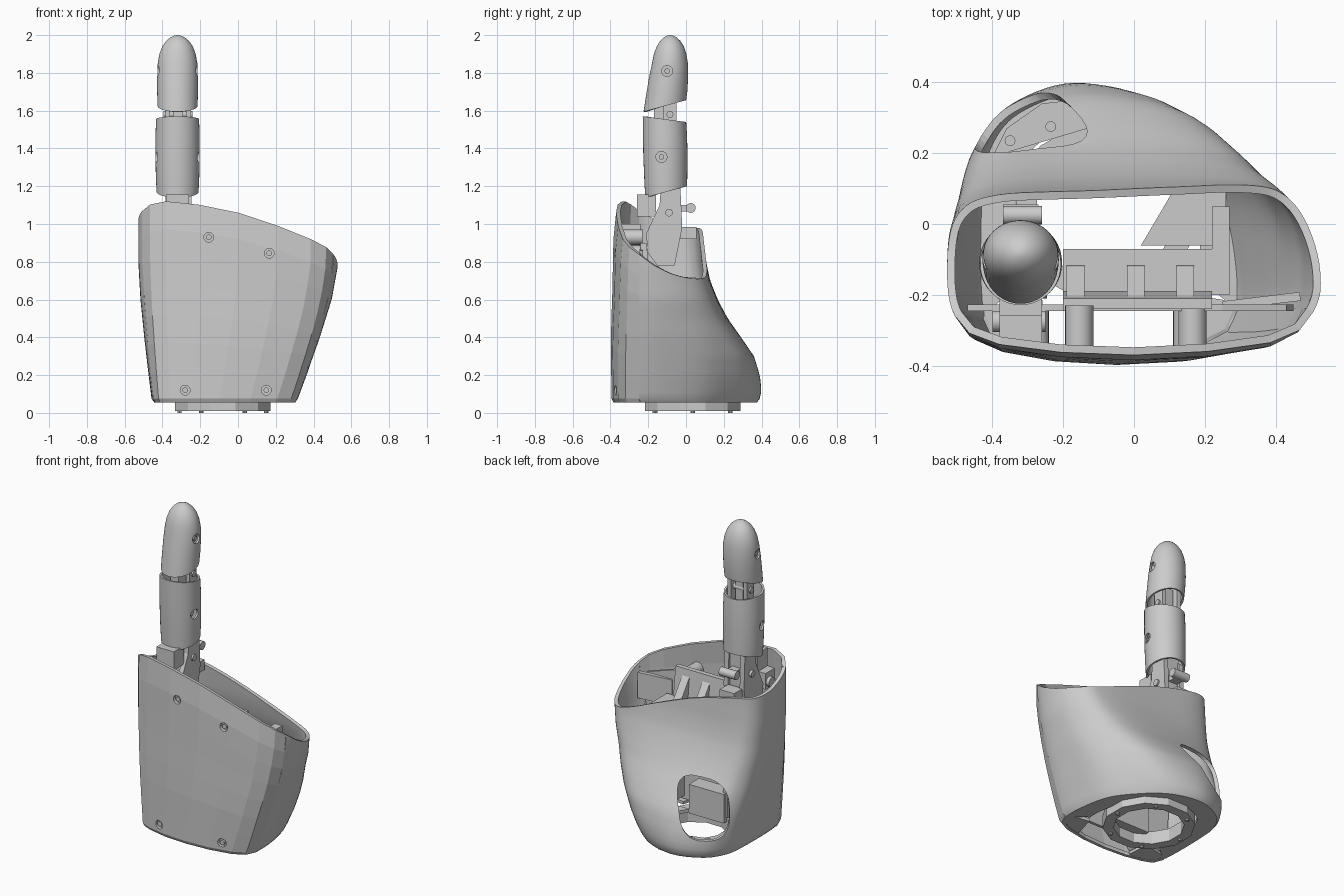
import bpy, bmesh, math
from mathutils import Vector, Matrix

if "Cube" in bpy.data.objects:
    bpy.data.objects.remove(bpy.data.objects["Cube"])

GREY = bpy.data.materials.new("light_grey")
GREY.diffuse_color = (0.6, 0.6, 0.6, 1)
GREY.use_nodes = True
GREY.node_tree.nodes["Principled BSDF"].inputs["Base Color"].default_value = GREY.diffuse_color


def activate(ob):
    bpy.ops.object.select_all(action='DESELECT')
    ob.select_set(True)
    bpy.context.view_layer.objects.active = ob


def shade(ob, angle):
    activate(ob)
    if angle:
        bpy.ops.object.shade_smooth_by_angle(angle=math.radians(angle))
    else:
        bpy.ops.object.shade_flat()


def make(name, verts, faces, angle=30):
    me = bpy.data.meshes.new(name)
    me.from_pydata(verts, [], faces)
    me.materials.append(GREY)
    ob = bpy.data.objects.new(name, me)
    bpy.context.collection.objects.link(ob)
    shade(ob, angle)
    return ob


def from_bm(name, bm, angle=30):
    bmesh.ops.recalc_face_normals(bm, faces=bm.faces)
    bm.verts.index_update()
    vs = [v.co[:] for v in bm.verts]
    fs = [[v.index for v in f.verts] for f in bm.faces]
    bm.free()
    return make(name, vs, fs, angle)


def box(name, x0, x1, y0, y1, z0, z1, turn=0):
    bm = bmesh.new()
    c = Vector(((x0 + x1) / 2, (y0 + y1) / 2, (z0 + z1) / 2))
    m = Matrix.Translation(c) @ Matrix.Rotation(turn, 4, 'Z') @ Matrix.Diagonal((x1 - x0, y1 - y0, z1 - z0, 1))
    bmesh.ops.create_cube(bm, size=1, matrix=m)
    return from_bm(name, bm, 0)


def rod(name, a, b, r, n=20):
    a, b = Vector(a), Vector(b)
    bm = bmesh.new()
    m = Matrix.Translation((a + b) / 2) @ (b - a).to_track_quat('Z', 'Y').to_matrix().to_4x4()
    bmesh.ops.create_cone(bm, cap_ends=True, segments=n, radius1=r, radius2=r, depth=(b - a).length, matrix=m)
    return from_bm(name, bm)


def prism(name, lo, hi):
    n = len(lo)
    bm = bmesh.new()
    lo, hi = [[bm.verts.new(p) for p in ring] for ring in (lo, hi)]
    bm.faces.new(lo)
    bm.faces.new(hi)
    for i in range(n):
        bm.faces.new((lo[i], lo[(i + 1) % n], hi[(i + 1) % n], hi[i]))
    return from_bm(name, bm, 0)


def extrude_x(name, prof, x0, x1):
    return prism(name, [(x0, y, z) for y, z in prof], [(x1, y, z) for y, z in prof])


def extrude_z(name, prof, z0, z1):
    return prism(name, [(x, y, z0) for x, y in prof], [(x, y, z1) for x, y in prof])


def apply(ob, mod):
    activate(ob)
    bpy.ops.object.modifier_apply(modifier=mod.name)


def thicken(ob, t):
    m = ob.modifiers.new("wall", 'SOLIDIFY')
    m.thickness, m.offset = t, -1
    apply(ob, m)


def cut(ob, cutter, angle):
    m = ob.modifiers.new("cut", 'BOOLEAN')
    m.operation, m.solver, m.object = 'DIFFERENCE', 'EXACT', cutter
    apply(ob, m)
    bpy.data.objects.remove(cutter)
    shade(ob, angle)


def interp(pts, z):
    for (a, u), (b, v) in zip(pts, pts[1:]):
        if z <= b:
            return u + (v - u) * max(0, (z - a) / (b - a))
    return pts[-1][1]


def spline(pts, t):
    n = len(pts)
    i = int(t)
    f = t - i
    a, b, c, d = (Vector(pts[(i + k) % n]) for k in (-1, 0, 1, 2))
    return b + 0.5 * f * (c - a + f * (2 * a - 5 * b + 4 * c - d + f * (3 * (b - c) + d - a)))


# Palm outlines: left side, round the back, right side, round the front
TOP = [(-.527, -.1, 1.0), (-.495, .03, .98), (-.38, .083, .97), (-.1, .09, .9), (.3, .088, .75), (.46, .05, .71),
       (.53, -.1, .74), (.505, -.25, .84), (.385, -.335, .92), (0, -.37, 1.06), (-.38, -.34, 1.12), (-.505, -.26, 1.07)]
BOT = [(-.45, .1), (-.42, .24), (-.34, .34), (-.18, .4), (.0, .355), (.15, .23),
       (.27, .05), (.305, -.25), (.2, -.36), (-.1, -.395), (-.36, -.36), (-.445, -.27)]
BULGE = [(.05, .95), (.12, 1), (.2, .97), (.3, .87), (.4, .65), (.5, .42), (.6, .25), (.7, .12), (.8, .05), (.95, 0)]
FLARE = [(.05, 1), (.2, .74), (.4, .42), (.6, .15), (.8, 0), (1.2, 0)]


def palm_point(t, s):
    top, bot = spline(TOP, t), spline([p + (0,) for p in BOT], t)
    z = .075 + (top.z - .075) * s
    wx, wy = interp(FLARE, z), interp(BULGE, z)
    if top.y < -.15:
        wy = wx
    y = top.y + (bot.y - top.y) * wy
    # the front swells slightly between the two rims
    y -= .018 * max(0, (-y - .25) / .13) * min(1, 6 * (1 - s)) * min(1, 3 * s)
    return Vector((top.x + (bot.x - top.x) * wx, y, z))


def palm_wall(name, t0, t1, sub, levels, floor, angle):
    cols = (t1 - t0) * sub + 1
    mid = Vector((-.08, .03, 0))
    rows = []
    for f in floor:
        row = []
        for i in range(cols):
            p = palm_point((t0 + i / sub) % 12, 0)
            p = mid + (p - mid) * f
            p.z = .055
            row.append(p)
        rows.append(row)
    for k in range(levels + 1):
        rows.append([palm_point((t0 + i / sub) % 12, k / levels) for i in range(cols)])
    vs = [p[:] for r in rows for p in r]
    fs = [(a, a + cols, a + cols + 1, a + 1) for r in range(len(rows) - 1)
          for a in range(r * cols, r * cols + cols - 1)]
    ob = make(name, vs, fs, angle)
    thicken(ob, .022)
    return ob


shell = palm_wall("palm_shell", 11, 19, 7, 22, (.68, .96), 35)
cover = palm_wall("palm_front_cover", 7, 11, 2, 7, (.93, .975), 0)

# Thumb opening: rounded prism pushed in diagonally from the back left
rings = []
for d in (.2, .9):
    ring = []
    for i in range(32):
        a = 2 * math.pi * i / 32
        ca, sa = math.cos(a), math.sin(a)
        u = .03 - .138 * math.copysign(abs(ca) ** .7, ca)
        w = .333 + .165 * math.copysign(abs(sa) ** .7, sa)
        ring.append(((-u - d) * .7071, (-u + d) * .7071, w))
    rings.append(ring)
cut(shell, prism("thumb_cutter", *rings), 35)

# Cover screws in recesses, with standoffs behind
for x, z in ((-.155, .93), (.165, .845), (-.28, .12), (.15, .12)):
    cut(cover, rod("screw_cutter", (x, -.5, z), (x, -.3, z), .026), 0)
    rod("cover_screw", (x, -.34, z), (x, -.37, z), .015, 12)
    rod("cover_standoff", (x, -.35, z), (x, -.23, z), .04)

# Wrist ring under the palm
n = 12
vs, fs = [], []
for i in range(n):
    a = 2 * math.pi * (i + .5) / n
    for r, z in ((.262, .01), (.262, .09), (.2, .09), (.2, .01)):
        vs.append((-.08 + r * math.cos(a), .035 + r * math.sin(a), z))
    for k in range(4):
        j, m = (i + 1) % n * 4, (k + 1) % 4
        fs.append((i * 4 + k, j + k, j + m, i * 4 + m))
make("wrist_ring", vs, fs, 0)
for i in range(6):
    a = math.pi / 3 * i
    x, y = -.08 + .23 * math.cos(a), .035 + .23 * math.sin(a)
    rod("wrist_bolt", (x, y, 0), (x, y, .03), .012, 10)
box("wrist_mount", -.19, .05, -.2, -.1, .07, .25)

# Floor corners behind the front cover
extrude_z("floor_corner", [(-.44, -.24), (-.41, -.31), (-.33, -.35), (-.25, -.34), (-.26, -.2)], .057, .075)
extrude_z("floor_corner", [(.29, -.22), (.28, -.28), (.19, -.345), (.12, -.35), (.16, -.2)], .057, .075)

# Inner frame: spine wall, knuckle tray, side bracket and thumb mount
wall = [(-.43, .08), (.27, .08), (.34, .3), (.45, .66), (.43, .8), (.25, .86), (-.2, .9), (-.2, .78), (-.47, .78)]
prism("frame_wall", [(x, -.245, z) for x, z in wall], [(x, -.227, z) for x, z in wall])
extrude_x("knuckle_tray", [(-.07, .72), (-.08, .6), (-.22, .5), (-.24, .5), (-.24, .9), (-.21, .9), (-.19, .72)], -.2, .22)
box("side_bracket", .22, .27, -.2, .05, .45, .72)
box("side_bracket_arm", .25, .47, -.23, -.205, .64, .8, .12)
for x in (-.19, -.02, .12):
    extrude_x("knuckle_rib", [(-.23, .6), (-.1, .6), (-.12, .74), (-.23, .89)], x, x + .05)
for x in (-.2, .17):
    box("frame_leg", x, x + .03, -.23, -.12, .1, .6)
extrude_z("floor_gusset", [(.02, -.06), (.12, .11), (.26, .11), (.26, -.06)], .1, .12)
extrude_z("thumb_mount", [(-.4, .19), (-.36, .27), (-.26, .34), (-.17, .35), (-.13, .27)], .1, .13)
for p in ((-.35, .235), (-.235, .275)):
    rod("thumb_pivot", p + (.1,), p + (.138,), .015)

# Finger knuckle
for x in (-.385, -.275):
    extrude_x("knuckle_cheek", [(-.2, .78), (-.06, .78), (-.02, .98), (-.03, 1.2), (-.13, 1.24), (-.14, 1.1), (-.21, .95)], x, x + .03)
box("knuckle_core", -.36, -.27, -.13, -.04, .9, 1.25)
box("knuckle_latch", -.38, -.26, -.26, -.16, 1.04, 1.155)
box("knuckle_front_block", -.38, -.26, -.34, -.24, .9, 1.0)
box("knuckle_back_block", -.37, -.27, -.03, .055, .92, .985)
box("tendon_arm", -.35, -.29, -.06, .03, 1.065, 1.1)
rod("tendon_roller", (-.37, .025, 1.085), (-.26, .025, 1.085), .026)
rod("knuckle_pin", (-.4, -.09, 1.06), (-.235, -.09, 1.06), .02)
rod("front_link_roller", (-.4, -.275, .94), (-.25, -.275, .94), .03)


# Finger segments: rings of (z, y centre, x radius, y radius, slope of the ring)
def finger(name, rings, cap, hole):
    n = 40
    vs, fs = [], []
    for z, yc, rx, ry, slope in rings:
        for i in range(n):
            a = 2 * math.pi * i / n
            dy = ry * math.sin(a)
            vs.append((-.32 + rx * math.cos(a), yc + dy, z + slope * dy))
    for r in range(len(rings) - 1):
        for i in range(n):
            j = (i + 1) % n
            fs.append((r * n + i, r * n + j, r * n + n + j, r * n + n + i))
    if cap:
        fs.append(tuple(range(len(vs) - n, len(vs))))
    ob = make(name, vs, fs, 40)
    thicken(ob, .012)
    y, z = hole
    cut(ob, rod("hole_cutter", (-.6, y, z), (0, y, z), .029), 35)
    rod("finger_pin", (-.416, y, z), (-.224, y, z), .014, 16)
    rod("finger_pin_head", (-.405, y, z), (-.235, y, z), .031, 20)


finger("finger_lower_segment", [(1.17, -.105, .111, .111, .27), (1.25, -.107, .115, .114, .1), (1.36, -.109, .117, .117, 0),
                                (1.46, -.111, .117, .117, 0), (1.555, -.114, .114, .115, -.13)], False, (-.13, 1.355))
finger("finger_tip", [(1.625, -.112, .106, .113, .27), (1.7, -.101, .108, .109, .1), (1.78, -.092, .108, .103, 0),
                      (1.85, -.085, .105, .095, 0), (1.9, -.084, .096, .086, 0), (1.94, -.083, .081, .072, 0),
                      (1.97, -.083, .06, .053, 0), (1.988, -.083, .038, .034, 0), (1.997, -.083, .018, .016, 0),
                      (2.0, -.083, .004, .004, 0)], True, (-.1, 1.81))

# Links inside the finger joint
for x in (-.385, -.275):
    box("joint_link", x, x + .025, -.12, -.05, 1.45, 1.72)
box("joint_core", -.345, -.29, -.17, -.07, 1.5, 1.69)
rod("joint_pin", (-.395, -.085, 1.58), (-.24, -.085, 1.58), .018)
